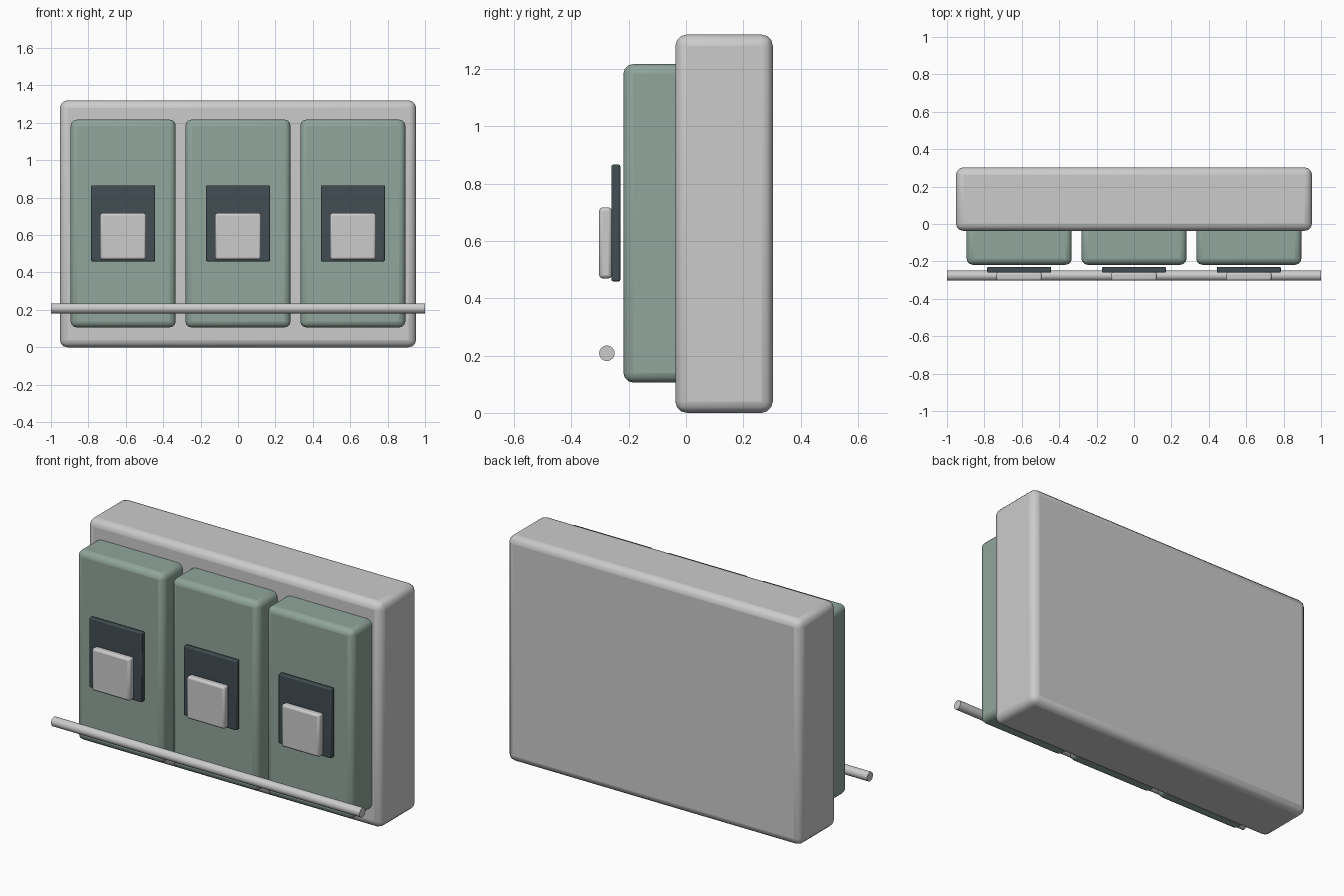
import bpy
import math

if "Cube" in bpy.data.objects:
    bpy.data.objects.remove(bpy.data.objects["Cube"])


def material(name, color):
    m = bpy.data.materials.new(name)
    m.diffuse_color = (*color, 1)
    m.use_nodes = True
    m.node_tree.nodes["Principled BSDF"].inputs["Base Color"].default_value = m.diffuse_color
    return m


def box(name, xs, ys, zs, radius, mat=None, segments=3):
    """Rounded box spanning the given min/max ranges."""
    size = [b - a for a, b in (xs, ys, zs)]
    bpy.ops.mesh.primitive_cube_add(size=1, location=[(a + b) / 2 for a, b in (xs, ys, zs)])
    ob = bpy.context.object
    ob.name = name
    ob.scale = size
    bpy.ops.object.transform_apply(location=False, rotation=False, scale=True)
    bevel = ob.modifiers.new("rounded_edges", 'BEVEL')
    bevel.width = radius
    bevel.segments = segments
    bpy.ops.object.shade_smooth_by_angle(angle=math.radians(35))
    if mat:
        ob.data.materials.append(mat)
    return ob


green = material("sage_green", (0.28, 0.38, 0.33))
dark = material("dark_slate", (0.055, 0.075, 0.085))
light = material("light_grey", (0.55, 0.57, 0.58))

# Main cabinet body
box("cabinet_body", (-0.952, 0.952), (-0.037, 0.303), (0, 1.32), 0.04)

# Three front units, each with a dark recess plate and a light button
for label, x in (("left", -0.614), ("middle", 0), ("right", 0.614)):
    box(f"{label}_front_panel", (x - 0.281, x + 0.281), (-0.218, 0.0), (0.106, 1.217), 0.033, green)
    box(f"{label}_dark_plate", (x - 0.171, x + 0.171), (-0.26, -0.229), (0.459, 0.866), 0.006, dark, 2)
    box(f"{label}_light_block", (x - 0.123, x + 0.123), (-0.303, -0.258), (0.469, 0.717), 0.012, light, 2)

# Horizontal rail across the front
bpy.ops.mesh.primitive_cylinder_add(vertices=24, radius=0.027, depth=2,
                                    location=(0, -0.276, 0.208), rotation=(0, math.pi / 2, 0))
bpy.context.object.name = "front_rail"
bpy.ops.object.shade_smooth_by_angle(angle=math.radians(35))
